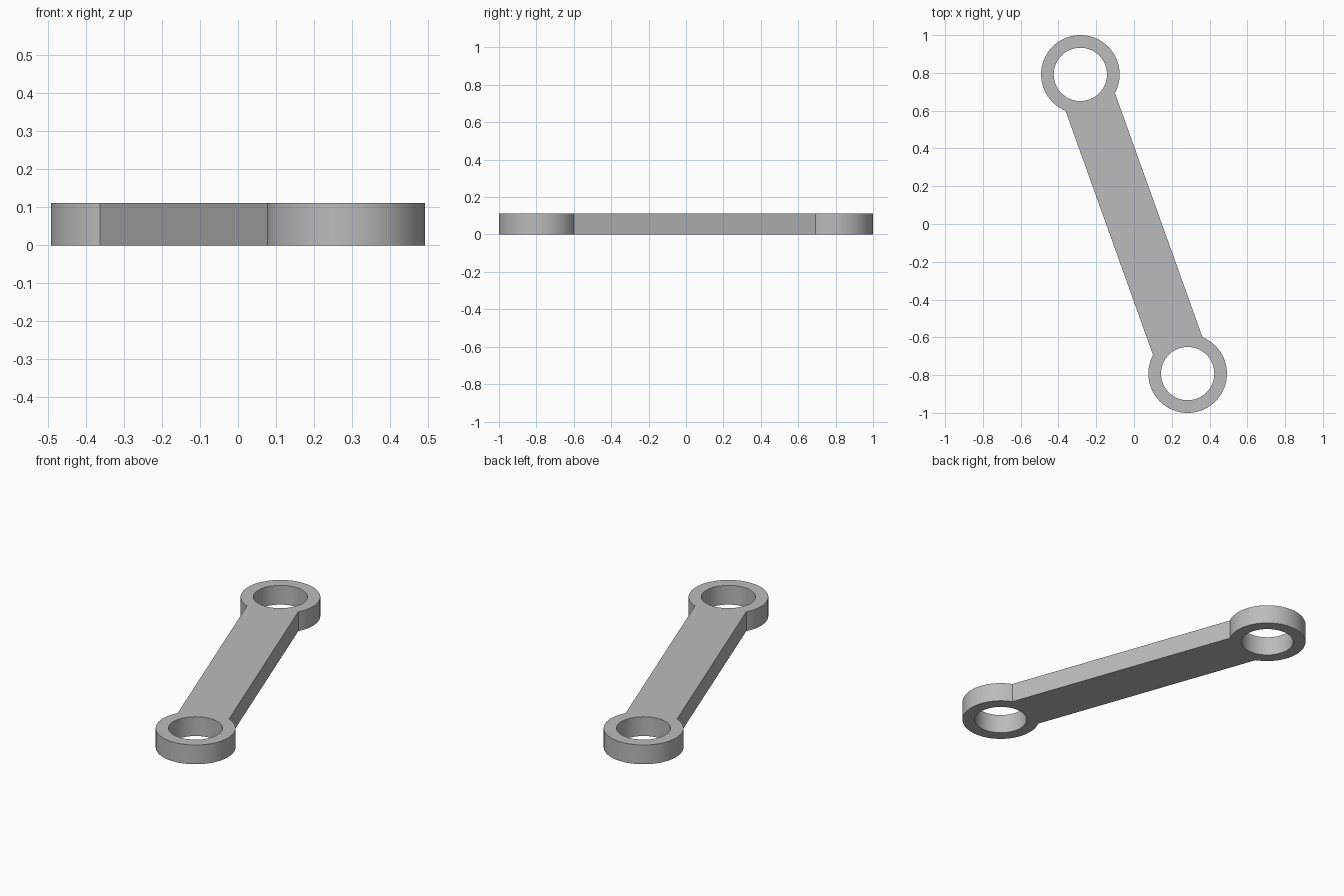
import bpy, bmesh
from math import sin, cos, pi, asin, atan2, hypot

cube = bpy.data.objects.get("Cube")
if cube:
    bpy.data.objects.remove(cube)

# Main dimensions
EYE_X, EYE_Y = -0.284, 0.792
OUTER, INNER = 0.208, 0.141
HALF_WIDTH, HEIGHT = 0.139, 0.111
STEPS = 96

metal = bpy.data.materials.new("grey metal")
metal.use_nodes = True
grey = (0.5, 0.5, 0.5, 1)
metal.diffuse_color = grey
metal.node_tree.nodes["Principled BSDF"].inputs["Base Color"].default_value = grey


def arc(cx, cy, radius, start, sweep, steps):
    """Points along a circular arc, both ends included."""
    return [(cx + radius * cos(start + sweep * i / steps),
             cy + radius * sin(start + sweep * i / steps)) for i in range(steps + 1)]


def add_loop(curve, points):
    spline = curve.splines.new("POLY")
    spline.points.add(len(points) - 1)
    for p, (x, y) in zip(spline.points, points):
        p.co = (x, y, 0, 1)
    spline.use_cyclic_u = True


# Outline: an eye at each end joined by the straight sides of the bar
curve = bpy.data.curves.new("link_profile", "CURVE")
curve.dimensions = "2D"
curve.fill_mode = "BOTH"
curve.extrude = HEIGHT / 2
neck = asin(HALF_WIDTH / OUTER)
axis = atan2(EYE_Y, EYE_X)
outline = []
for side in (1, -1):
    direction = axis if side == 1 else axis + pi
    outline += arc(side * EYE_X, side * EYE_Y, OUTER,
                   direction - pi + neck, 2 * (pi - neck), STEPS)
add_loop(curve, outline)

# Round hole through each eye
for side in (1, -1):
    add_loop(curve, arc(side * EYE_X, side * EYE_Y, INNER, 0, 2 * pi, STEPS)[:-1])

# Turn the profile into one clean solid
profile = bpy.data.objects.new("link_profile", curve)
bpy.context.collection.objects.link(profile)
mesh = bpy.data.meshes.new_from_object(
    profile.evaluated_get(bpy.context.evaluated_depsgraph_get()))
bpy.data.objects.remove(profile)
bm = bmesh.new()
bm.from_mesh(mesh)
bmesh.ops.remove_doubles(bm, verts=bm.verts, dist=0.0005)
bmesh.ops.translate(bm, verts=bm.verts, vec=(0, 0, HEIGHT / 2))
bmesh.ops.recalc_face_normals(bm, faces=bm.faces)
bm.to_mesh(mesh)
bm.free()
mesh.materials.clear()
mesh.materials.append(metal)

link = bpy.data.objects.new("connecting_link", mesh)
bpy.context.collection.objects.link(link)
bpy.context.view_layer.objects.active = link
link.select_set(True)
bpy.ops.object.shade_smooth_by_angle(angle=pi / 6)
